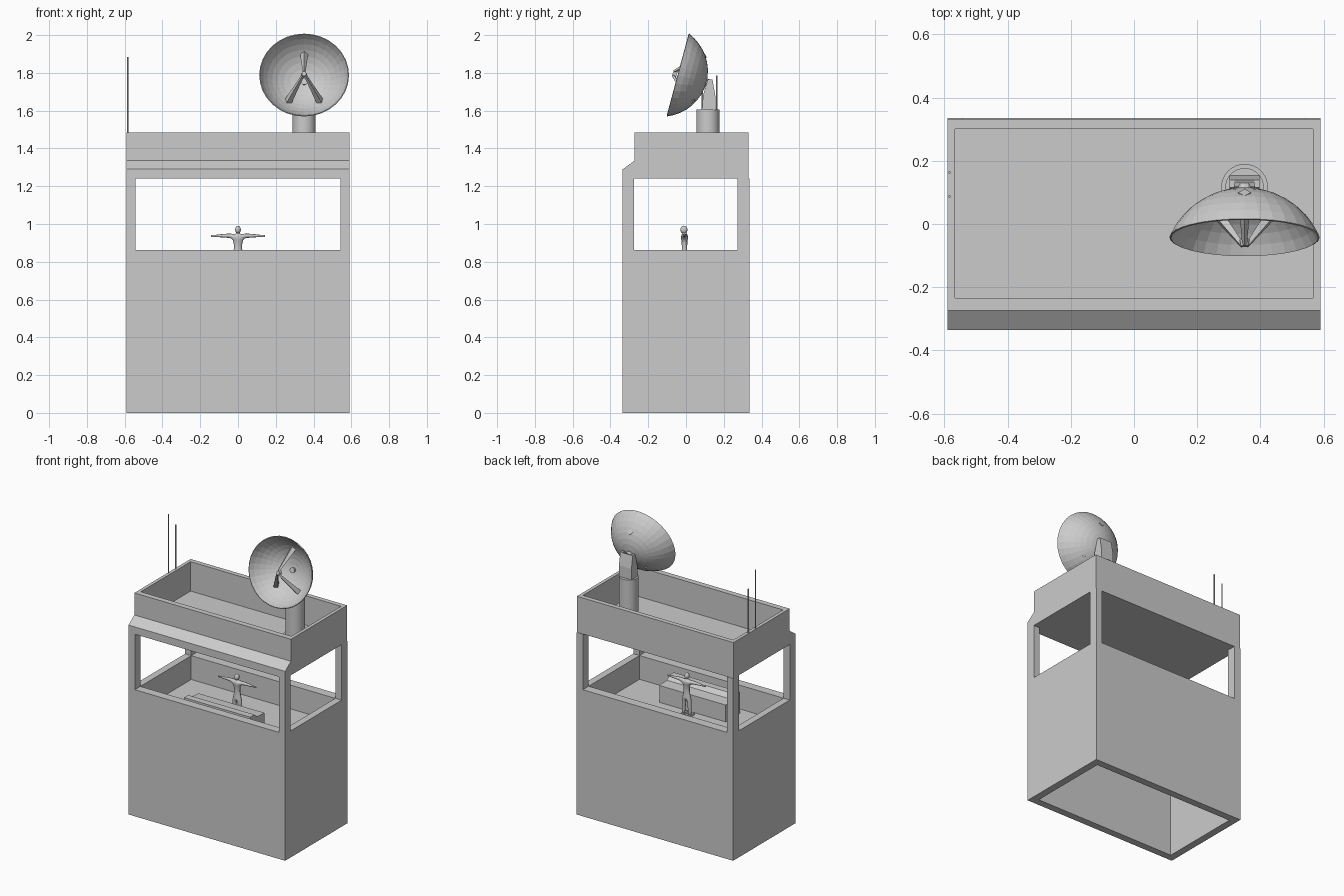
import bpy, bmesh, math
from mathutils import Vector, Matrix

if "Cube" in bpy.data.objects:
    bpy.data.objects.remove(bpy.data.objects["Cube"])


def finish(name, bm, mat=None):
    bmesh.ops.recalc_face_normals(bm, faces=bm.faces)
    if mat is not None:
        bm.transform(mat)
    me = bpy.data.meshes.new(name)
    bm.to_mesh(me)
    bm.free()
    ob = bpy.data.objects.new(name, me)
    bpy.context.collection.objects.link(ob)
    return ob


def box(name, x0, x1, y0, y1, z0, z1):
    bm = bmesh.new()
    bmesh.ops.create_cube(bm, size=1)
    bm.transform(Matrix.Translation(((x0 + x1) / 2, (y0 + y1) / 2, (z0 + z1) / 2))
                 @ Matrix.Diagonal((x1 - x0, y1 - y0, z1 - z0, 1)))
    return finish(name, bm)


def extrude_x(name, profile, x0, x1):
    """Extrude a (y, z) outline along x."""
    bm = bmesh.new()
    f = bm.faces.new([bm.verts.new((x0, y, z)) for y, z in profile])
    ext = bmesh.ops.extrude_face_region(bm, geom=[f])["geom"]
    bmesh.ops.translate(bm, vec=(x1 - x0, 0, 0),
                        verts=[g for g in ext if isinstance(g, bmesh.types.BMVert)])
    return finish(name, bm)


def rod(name, a, b, r1, r2, sides, mat=None):
    """Tapered prism from a to b."""
    a, b = Vector(a), Vector(b)
    bm = bmesh.new()
    bmesh.ops.create_cone(bm, cap_ends=True, segments=sides, radius1=r1, radius2=r2,
                          depth=(b - a).length)
    bm.transform(Matrix.Translation((a + b) / 2)
                 @ (b - a).to_track_quat('Z', 'Y').to_matrix().to_4x4())
    return finish(name, bm, mat)


def cut(ob, *args):
    c = box("cutter", *args)
    m = ob.modifiers.new("cut", 'BOOLEAN')
    m.operation, m.solver, m.object = 'DIFFERENCE', 'EXACT', c
    bpy.context.view_layer.update()
    me = bpy.data.meshes.new_from_object(
        ob.evaluated_get(bpy.context.evaluated_depsgraph_get()))
    ob.modifiers.clear()
    ob.data = me
    bpy.data.objects.remove(c)


def smooth(ob, angle=40):
    bpy.ops.object.select_all(action='DESELECT')
    bpy.context.view_layer.objects.active = ob
    ob.select_set(True)
    bpy.ops.object.shade_smooth_by_angle(angle=math.radians(angle))


# Hollow lower body: open underside below, sunken room above
X, Y = 0.59, 0.335
body = box("lower_walls", -X, X, -Y, Y, 0, 0.862)
cut(body, -0.54, 0.54, -0.285, 0.285, -0.1, 0.68)
cut(body, -0.543, 0.543, -0.275, 0.272, 0.70, 1.0)

# Corner posts between the windows
for sx in (-1, 1):
    for sy, inner in ((-1, 0.275), (1, 0.272)):
        xs, ys = sorted((sx * 0.543, sx * X)), sorted((sy * inner, sy * Y))
        box("corner_post", *xs, *ys, 0.862, 1.24)

# Roof with sloped front ledge and recessed deck
roof = extrude_x("roof", [(-Y, 1.24), (-Y, 1.29), (-0.273, 1.335), (-0.273, 1.485),
                          (0.332, 1.485), (0.332, 1.24)], -X, X)
cut(roof, -0.567, 0.567, -0.235, 0.30, 1.285, 1.6)

# Control console in the room
extrude_x("console", [(-0.07, 0.70), (-0.07, 0.815), (-0.15, 0.82), (-0.18, 0.845),
                      (-0.225, 0.845), (-0.225, 0.70)], -0.25, 0.25)

# Whip antennas on the parapet
for y, top in ((0.087, 1.885), (0.163, 1.785)):
    rod("antenna", (-0.584, y, 1.48), (-0.584, y, top), 0.004, 0.004, 8)

# Dish pedestal
PX, PY = 0.35, 0.116
smooth(rod("pedestal_base", (PX, PY, 1.284), (PX, PY, 1.305), 0.074, 0.074, 32))
smooth(rod("pedestal", (PX, PY, 1.30), (PX, PY, 1.605), 0.061, 0.061, 32))

# Yoke: two tapered side plates, a back plate and an axle
side = [(0.085, 1.60), (0.155, 1.60), (0.155, 1.68), (0.14, 1.765), (0.115, 1.765), (0.09, 1.68)]
for x in (0.303, 0.382):
    extrude_x("yoke_plate", side, x, x + 0.015)
extrude_x("yoke_back", [(0.14, 1.60), (0.155, 1.60), (0.155, 1.68), (0.14, 1.765), (0.13, 1.76),
                        (0.14, 1.68)], 0.31, 0.39)
rod("yoke_axle", (0.305, 0.127, 1.745), (0.395, 0.127, 1.745), 0.014, 0.014, 12)

# Dish frame: local z points out of the bowl, rim lies at z = 0
dish_mat = Matrix.Translation((PX, -0.022, 1.783)) @ Matrix.Rotation(math.radians(75), 4, 'X')
R, RIM, DEPTH = 0.257, 0.2355, 0.132


def bowl_z(r):
    return R - DEPTH - math.sqrt(R * R - r * r)


# Spherical bowl
bm = bmesh.new()
SEG, RINGS = 32, 8
amax = math.asin(RIM / R)
rings = []
for i in range(1, RINGS + 1):
    r = R * math.sin(amax * i / RINGS)
    rings.append([bm.verts.new((r * math.cos(2 * math.pi * k / SEG),
                                0.955 * r * math.sin(2 * math.pi * k / SEG), bowl_z(r)))
                  for k in range(SEG)])
apex = bm.verts.new((0, 0, -DEPTH))
for k in range(SEG):
    n = (k + 1) % SEG
    bm.faces.new((apex, rings[0][k], rings[0][n]))
    for a, b in zip(rings, rings[1:]):
        bm.faces.new((a[k], b[k], b[n], a[n]))
dish = finish("dish", bm, dish_mat)
sol = dish.modifiers.new("thickness", 'SOLIDIFY')
sol.thickness, sol.offset = 0.005, 0

# Feed struts, receiver, horn and rear mount
for deg in (90, 234, 306):
    a = math.radians(deg)
    c, s = math.cos(a), math.sin(a)
    rod("feed_strut", (0.145 * c, 0.145 * s, bowl_z(0.145)), (0.012 * c, 0.012 * s, 0.045),
        0.021, 0.008, 4, dish_mat)
rod("receiver", (0, 0, 0.028), (0, 0, 0.05), 0.016, 0.012, 12, dish_mat)
rod("feed_horn", (0, 0, -DEPTH), (0, 0, -DEPTH + 0.025), 0.014, 0.018, 12, dish_mat)
rod("dish_mount", (0, 0, -DEPTH - 0.02), (0, 0, -DEPTH + 0.004), 0.022, 0.022, 12, dish_mat)

# Standing figure with arms out: skinned stick skeleton
PYF = -0.008
joints = [(0, 0.845, 0.023, 0.016), (0, 0.885, 0.023, 0.015), (0, 0.925, 0.027, 0.017),
          (0, 0.948, 0.011, 0.010), (0, 0.965, 0.009, 0.009)]
edges = [(0, 1), (1, 2), (2, 3), (3, 4)]
for s in (-1, 1):
    n = len(joints)
    joints += [(s * 0.04, 0.938, 0.013, 0.013), (s * 0.08, 0.938, 0.009, 0.010),
               (s * 0.118, 0.937, 0.006, 0.006), (s * 0.145, 0.936, 0.003, 0.006),
               (s * 0.018, 0.825, 0.016, 0.017), (s * 0.022, 0.77, 0.013, 0.014),
               (s * 0.024, 0.712, 0.010, 0.011)]
    edges += [(2, n), (n, n + 1), (n + 1, n + 2), (n + 2, n + 3),
              (0, n + 4), (n + 4, n + 5), (n + 5, n + 6)]
me = bpy.data.meshes.new("figure_body")
me.from_pydata([(x, PYF, z) for x, z, _, _ in joints], edges, [])
fig = bpy.data.objects.new("figure_body", me)
bpy.context.collection.objects.link(fig)
fig.modifiers.new("skin", 'SKIN').use_smooth_shade = True
for v, j in zip(me.skin_vertices[0].data, joints):
    v.radius = j[2:]
me.skin_vertices[0].data[0].use_root = True
fig.modifiers.new("round", 'SUBSURF').levels = 1

bm = bmesh.new()
bmesh.ops.create_uvsphere(bm, u_segments=16, v_segments=10, radius=1)
head = finish("figure_head", bm, Matrix.Translation((0, PYF - 0.003, 0.97))
              @ Matrix.Diagonal((0.015, 0.019, 0.021, 1)))
smooth(head, 60)
for x in (-0.024, 0.024):
    box("figure_foot", x - 0.01, x + 0.01, PYF - 0.035, PYF + 0.012, 0.70, 0.715)
